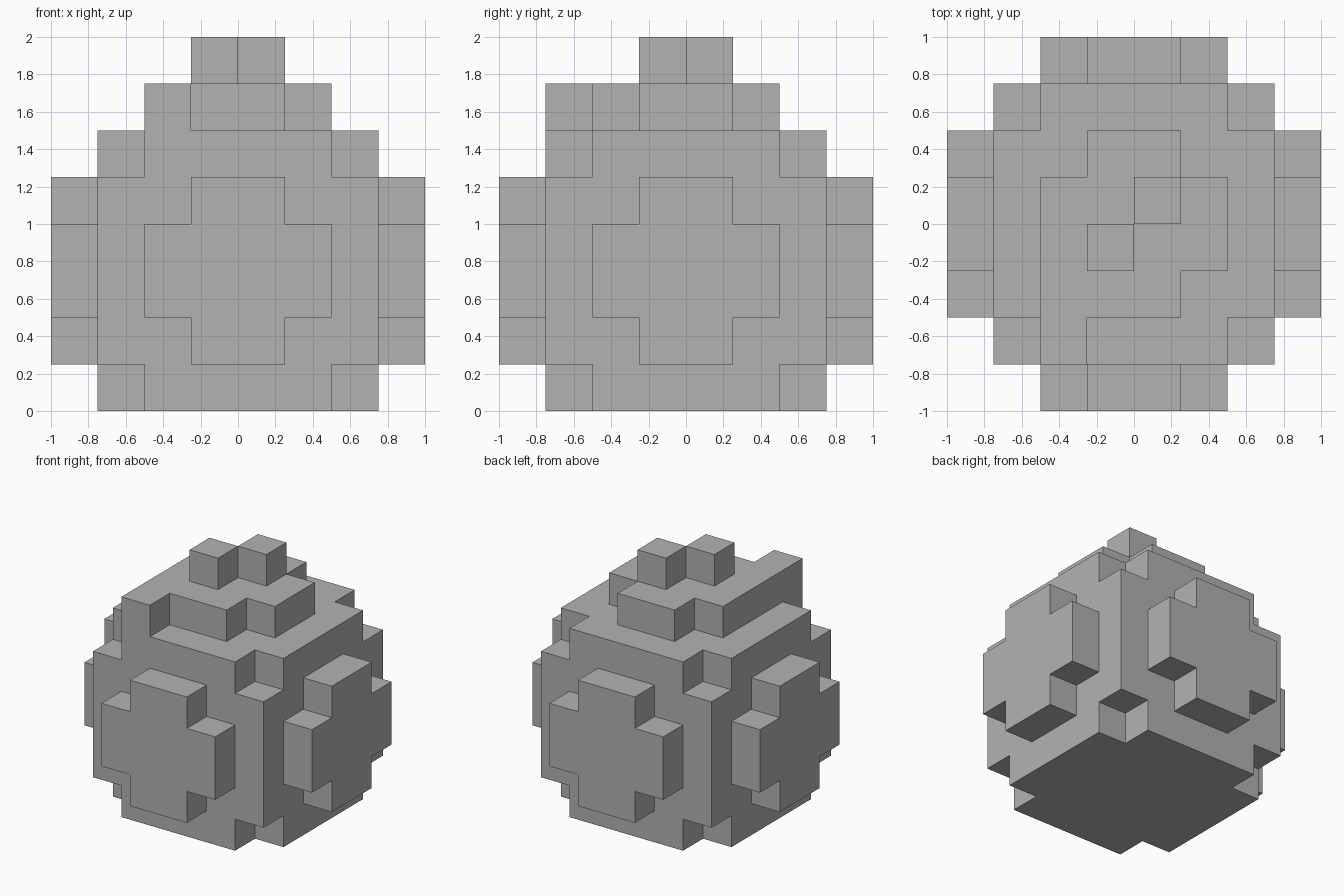
import bpy, bmesh, math
from itertools import product
from mathutils import Vector

if "Cube" in bpy.data.objects:
    bpy.data.objects.remove(bpy.data.objects["Cube"], do_unlink=True)

CELL = 0.25  # edge length of one block

grey = bpy.data.materials.new("plain grey")
grey.use_nodes = True
colour = (0.448, 0.448, 0.448, 1.0)
grey.diffuse_color = colour
grey.node_tree.nodes["Principled BSDF"].inputs["Base Color"].default_value = colour


def block(x, y, z):
    """Set of grid cells filling the half-open index ranges."""
    return set(product(range(*x), range(*y), range(*z)))


def turned(cells, quarter_turns):
    """Cells rotated about the vertical axis in quarter turns."""
    for _ in range(quarter_turns):
        cells = {(-j - 1, i, k) for i, j, k in cells}
    return cells


parts = {}

# Body: a large cube whose eight corner blocks are missing
corners = set(product((-3, 2), (-3, 2), (0, 5)))
parts["body"] = block((-3, 3), (-3, 3), (0, 6)) - corners

# Side pads: one stepped plate on each of the four sides
pad = block((-2, 2), (-4, -3), (2, 4)) | block((-1, 1), (-4, -3), (1, 5))
for turn, side in enumerate(("front", "left", "back", "right")):
    parts[side + "_pad"] = turned(pad, turn)

# Cap: a stepped plate with one arm running to the front edge
parts["cap"] = (block((-2, 2), (-1, 1), (6, 7)) | block((-1, 1), (-2, 2), (6, 7))
                | block((-2, -1), (-3, 0), (6, 7)))

# Two small knobs set diagonally on the cap
parts["left_knob"] = {(0, 0, 7)}
parts["right_knob"] = {(-1, -1, 7)}

filled = set().union(*parts.values())


def build(name, cells):
    """Make one part from its exposed block faces, merged into flat panels."""
    bm = bmesh.new()
    for cell in cells:
        for axis, sign in product(range(3), (-1, 1)):
            step = [0, 0, 0]
            step[axis] = sign
            if tuple(c + s for c, s in zip(cell, step)) in filled:
                continue
            u, v = Vector(), Vector()
            u[(axis + 1) % 3] = v[(axis + 2) % 3] = 1
            start = Vector(cell)
            start[axis] += max(sign, 0)
            ring = [start, start + u, start + u + v, start + v][::sign]
            bm.faces.new([bm.verts.new(p * CELL) for p in ring])
    bmesh.ops.remove_doubles(bm, verts=bm.verts, dist=CELL / 100)
    bmesh.ops.dissolve_limit(bm, angle_limit=math.radians(1),
                             verts=bm.verts, edges=bm.edges)
    mesh = bpy.data.meshes.new(name)
    bm.to_mesh(mesh)
    bm.free()
    mesh.materials.append(grey)
    bpy.context.collection.objects.link(bpy.data.objects.new(name, mesh))


for part_name, part_cells in parts.items():
    build(part_name, part_cells)
